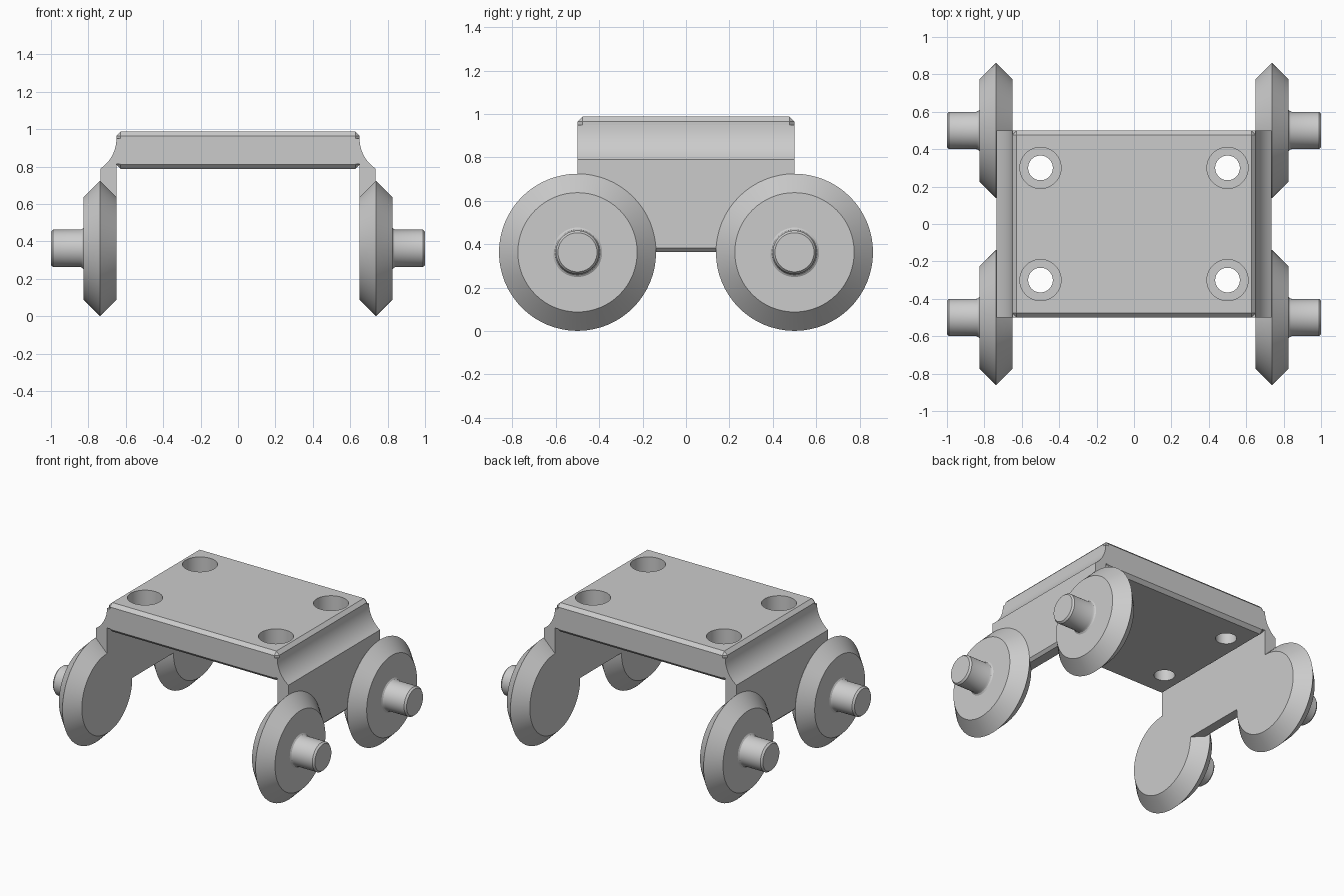
import bpy, bmesh
from math import sin, cos, pi, radians

if "Cube" in bpy.data.objects:
    bpy.data.objects.remove(bpy.data.objects["Cube"])


def finish(name, bm, smooth=True):
    bmesh.ops.recalc_face_normals(bm, faces=bm.faces)
    me = bpy.data.meshes.new(name)
    bm.to_mesh(me)
    bm.free()
    ob = bpy.data.objects.new(name, me)
    bpy.context.collection.objects.link(ob)
    bpy.ops.object.select_all(action='DESELECT')
    ob.select_set(True)
    bpy.context.view_layer.objects.active = ob
    if smooth:
        bpy.ops.object.shade_smooth_by_angle(angle=radians(25))
    return ob


def lathe(name, profile, place, n=64):
    """Closed solid of revolution; profile is (radius, height), place maps to xyz."""
    bm = bmesh.new()
    rings = [[bm.verts.new(place(r * cos(2 * pi * i / n), r * sin(2 * pi * i / n), h))
              for i in range(n)] for r, h in profile]
    for a, b in zip(rings, rings[1:]):
        for i in range(n):
            j = (i + 1) % n
            bm.faces.new((a[i], a[j], b[j], b[i]))
    bm.faces.new(rings[0])
    bm.faces.new(rings[-1])
    return finish(name, bm)


# Deck plate with chamfered edges
bm = bmesh.new()
bmesh.ops.create_cube(bm, size=1)
for v in bm.verts:
    v.co = (v.co.x * 1.3, v.co.y, v.co.z * 0.2 + 0.888)
bmesh.ops.bevel(bm, geom=bm.edges[:], offset=0.023, segments=1, affect='EDGES')
deck = finish("deck", bm, False)

# Counterbored bolt holes
for sx in (-1, 1):
    for sy in (-1, 1):
        cutter = lathe("bolt_hole_cutter",
                       [(0.066, 0.7), (0.066, 0.868), (0.11, 0.868), (0.11, 1.1)],
                       lambda u, v, h: (sx * 0.5 + u, sy * 0.3 + v, h))
        mod = deck.modifiers.new("hole", 'BOOLEAN')
        mod.operation = 'DIFFERENCE'
        mod.solver = 'EXACT'
        mod.object = cutter
        bpy.context.view_layer.objects.active = deck
        bpy.ops.object.modifier_apply(modifier=mod.name)
        bpy.data.objects.remove(cutter)
bpy.ops.object.select_all(action='DESELECT')
deck.select_set(True)
bpy.context.view_layer.objects.active = deck
bpy.ops.object.shade_smooth_by_angle(angle=radians(25))

# Side panel section: concave flare under the deck edge, chamfered foot
flare = [(0.843 - 0.193 * cos(t), 0.95 - 0.193 * sin(t))
         for t in [radians(56 - 56 * i / 10) for i in range(11)]]
section = [(0.65, 0.365), (0.717, 0.365), (0.735, 0.383)] + flare
section += [(0.62, 0.95), (0.62, 0.815), (0.65, 0.815)]

hub_profile = [(0.275, 0.65), (0.362, 0.7375), (0.275, 0.825), (0.114, 0.825),
               (0.105, 0.831), (0.1, 0.842), (0.1, 0.988), (0.09, 1.0)]

for side, s in (("right", 1), ("left", -1)):
    bm = bmesh.new()
    ends = [[bm.verts.new((s * x, y, z)) for x, z in section] for y in (-0.5, 0.5)]
    n = len(section)
    for i in range(n):
        j = (i + 1) % n
        bm.faces.new((ends[0][i], ends[0][j], ends[1][j], ends[1][i]))
    bm.faces.new(ends[0])
    bm.faces.new(ends[1])
    finish("side_panel_" + side, bm)

    # Bevelled wheels with stub axles
    for end, y in (("front", -0.5), ("back", 0.5)):
        lathe(f"wheel_{end}_{side}", hub_profile,
              lambda u, v, h: (s * h, y + u, 0.363 + v))
